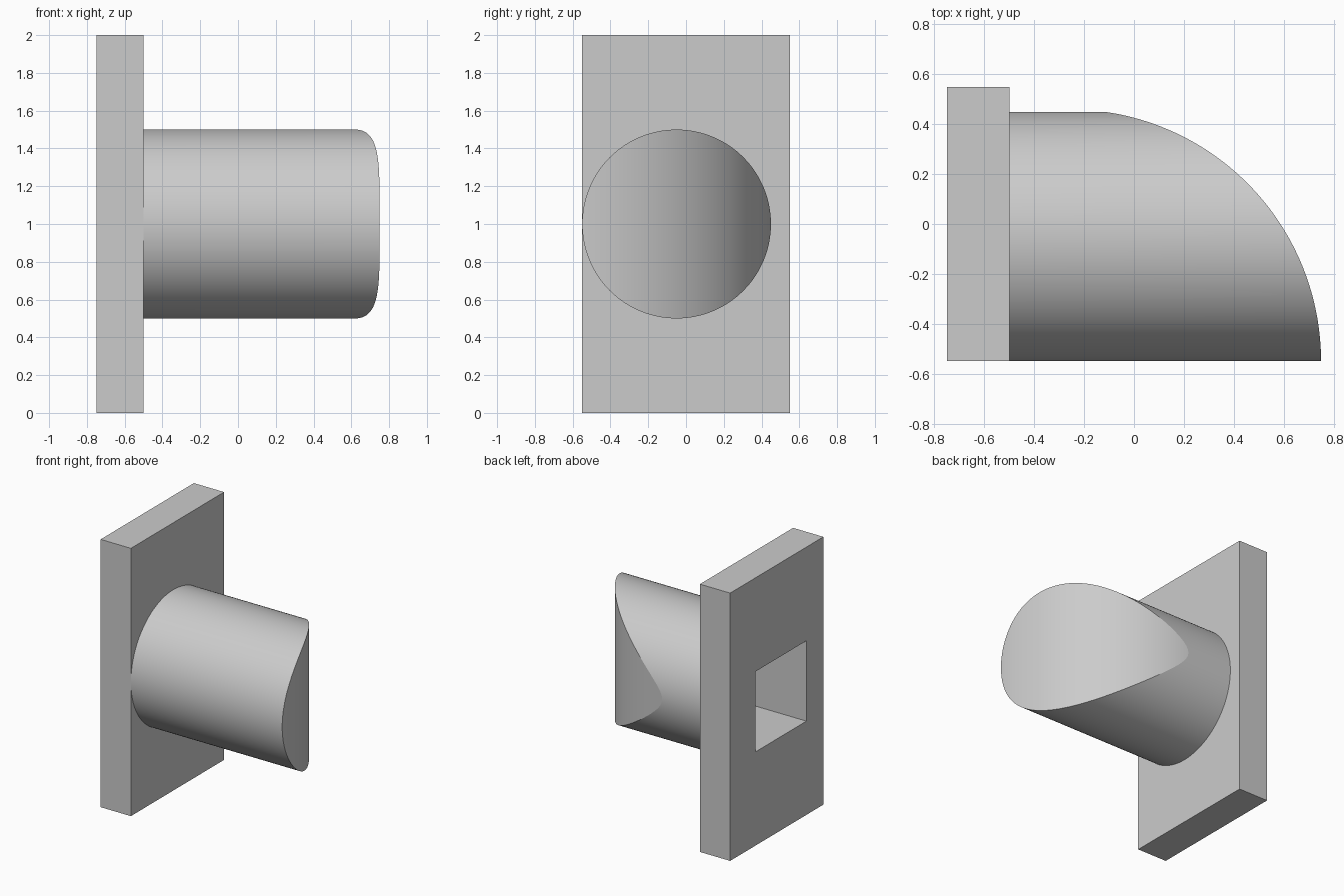
import bpy, bmesh, math
from mathutils import Matrix, Vector

cube = bpy.data.objects.get("Cube")
if cube:
    bpy.data.objects.remove(cube, do_unlink=True)

# Material
grey = bpy.data.materials.new("plain grey")
grey.use_nodes = True
colour = (0.6, 0.6, 0.6, 1)
grey.diffuse_color = colour
grey.node_tree.nodes["Principled BSDF"].inputs["Base Color"].default_value = colour


def add_object(name, bm):
    bmesh.ops.recalc_face_normals(bm, faces=bm.faces)
    mesh = bpy.data.meshes.new(name)
    bm.to_mesh(mesh)
    bm.free()
    mesh.materials.append(grey)
    obj = bpy.data.objects.new(name, mesh)
    bpy.context.collection.objects.link(obj)
    return obj


def add_box(name, low, high):
    low, high = Vector(low), Vector(high)
    bm = bmesh.new()
    bmesh.ops.create_cube(bm, size=1, matrix=Matrix.Translation((low + high) / 2)
                          @ Matrix.Diagonal((high - low).to_4d()))
    return add_object(name, bm)


# Rectangular back plate
plate = add_box("back_plate", (-0.75, -0.55, 0), (-0.5, 0.55, 2))

# Round bolt whose tip follows an upright arc
SIDES, RADIUS, CENTRE_Y = 128, 0.5, -0.05
ARC_X, ARC_Y, ARC_RADIUS = -0.26, -0.55, 1.01
bm = bmesh.new()
base, tip = [], []
for i in range(SIDES):
    angle = 2 * math.pi * i / SIDES
    y = CENTRE_Y + RADIUS * math.cos(angle)
    z = 1 + RADIUS * math.sin(angle)
    tip_x = ARC_X + math.sqrt(ARC_RADIUS ** 2 - (y - ARC_Y) ** 2)
    base.append(bm.verts.new((-0.5, y, z)))
    tip.append(bm.verts.new((tip_x, y, z)))
for i in range(SIDES):
    j = (i + 1) % SIDES
    bm.faces.new((base[i], base[j], tip[j], tip[i]))
bm.faces.new(base)
# Curved tip face, as upright strips between mirrored rim points
for i in range(SIDES // 2):
    strip = [tip[i], tip[i + 1], tip[-i - 1], tip[-i]]
    bm.faces.new(list(dict.fromkeys(strip)))
bolt = add_object("bolt", bm)

# Square blind socket through the plate into the bolt
socket = add_box("socket_cutter", (-1, -0.35, 0.7), (0, 0.25, 1.3))
socket.hide_render = True
for part in (plate, bolt):
    cut = part.modifiers.new("socket", "BOOLEAN")
    cut.operation = "DIFFERENCE"
    cut.solver = "EXACT"
    cut.object = socket
    bpy.ops.object.select_all(action="DESELECT")
    part.select_set(True)
    bpy.context.view_layer.objects.active = part
    bpy.ops.object.modifier_apply(modifier=cut.name)
bpy.data.objects.remove(socket, do_unlink=True)

# The bolt is the selected object here
bpy.ops.object.shade_smooth_by_angle(angle=math.radians(6))
